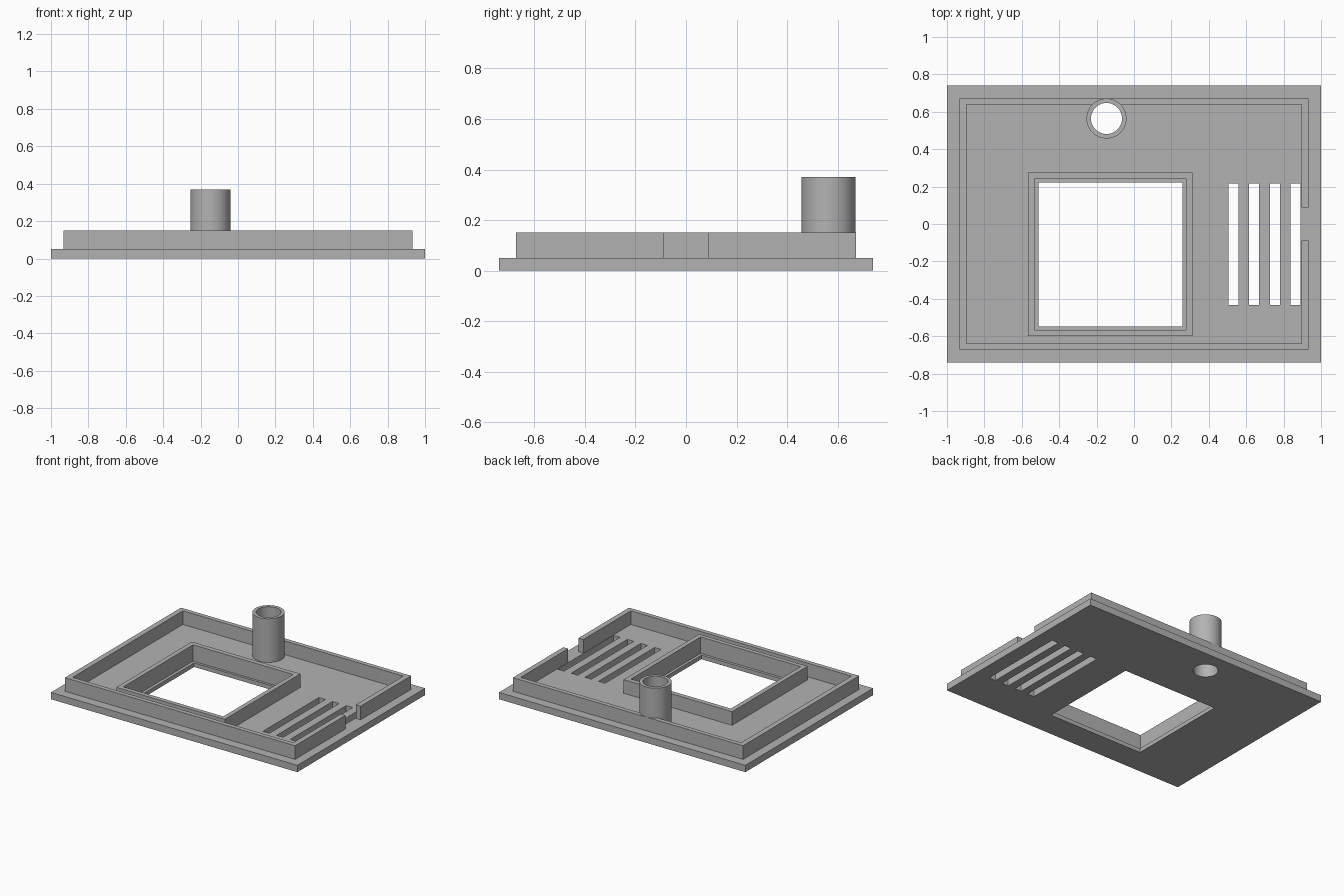
import bpy
import bmesh
import math
from mathutils import Matrix

cube = bpy.data.objects.get("Cube")
if cube:
    bpy.data.objects.remove(cube, do_unlink=True)

grey = bpy.data.materials.new("matte_grey")
grey.use_nodes = True
GREY = (0.45, 0.45, 0.45, 1)
grey.diffuse_color = GREY
grey.node_tree.nodes["Principled BSDF"].inputs["Base Color"].default_value = GREY


def finish(name, bm):
    mesh = bpy.data.meshes.new(name)
    bm.to_mesh(mesh)
    bm.free()
    mesh.materials.append(grey)
    obj = bpy.data.objects.new(name, mesh)
    bpy.context.collection.objects.link(obj)
    return obj


def box(name, x, y, z):
    """Box from its (min, max) range on each axis."""
    bm = bmesh.new()
    bmesh.ops.create_cube(bm, size=1)
    spans = (x, y, z)
    size = [b - a for a, b in spans]
    mid = [(a + b) / 2 for a, b in spans]
    bm.transform(Matrix.Translation(mid) @ Matrix.Diagonal((*size, 1)))
    return finish(name, bm)


def cylinder(name, radius, z):
    """Upright cylinder on the post axis."""
    bm = bmesh.new()
    bmesh.ops.create_cone(bm, cap_ends=True, segments=64, radius1=radius,
                          radius2=radius, depth=z[1] - z[0])
    bm.transform(Matrix.Translation((*POST, (z[0] + z[1]) / 2)))
    return finish(name, bm)


def cut(obj, *cutters):
    """Subtract each cutter, then remove it."""
    bpy.context.view_layer.objects.active = obj
    for cutter in cutters:
        mod = obj.modifiers.new("cut", "BOOLEAN")
        mod.operation = "DIFFERENCE"
        mod.solver = "EXACT"
        mod.object = cutter
        bpy.ops.object.modifier_apply(modifier=mod.name)
        bpy.data.objects.remove(cutter, do_unlink=True)


POST = (-0.147, 0.564)
FLOOR, RIM, LEDGE = 0.05, 0.15, 0.03
THROUGH = (-0.1, 0.6)
OPENING = ((-0.511, 0.259), (-0.548, 0.222))
RECESS = ((-0.533, 0.279), (-0.568, 0.24))


def bore():
    return cylinder("bore_cutter", 0.083, THROUGH)


# Base plate: stepped window, post hole and four vent slots
plate = box("base_plate", (-1, 1), (-0.74, 0.74), (0, FLOOR))
vents = [box("vent_cutter", (0.505 + i * 0.111, 0.558 + i * 0.111),
             (-0.433, 0.216), THROUGH) for i in range(4)]
cut(plate, box("window_cutter", *OPENING, THROUGH),
    box("recess_cutter", *RECESS, (LEDGE, 0.6)), bore(), *vents)

# Raised rim with a gap on the left side
rim = box("rim_wall", (-0.934, 0.934), (-0.672, 0.672), (FLOOR, RIM))
cut(rim, box("inside_cutter", (-0.895, 0.895), (-0.639, 0.639), THROUGH),
    box("gap_cutter", (0.8, 1), (-0.088, 0.088), THROUGH), bore())

# Frame around the window
frame = box("window_frame", (-0.567, 0.313), (-0.6, 0.275), (FLOOR, RIM))
cut(frame, box("frame_cutter", *RECESS, THROUGH))

# Hollow post
post = cylinder("hollow_post", 0.107, (FLOOR, 0.37))
cut(post, bore())

for obj in (plate, rim, post):
    bpy.ops.object.select_all(action="DESELECT")
    obj.select_set(True)
    bpy.context.view_layer.objects.active = obj
    bpy.ops.object.shade_smooth_by_angle(angle=math.radians(30))
